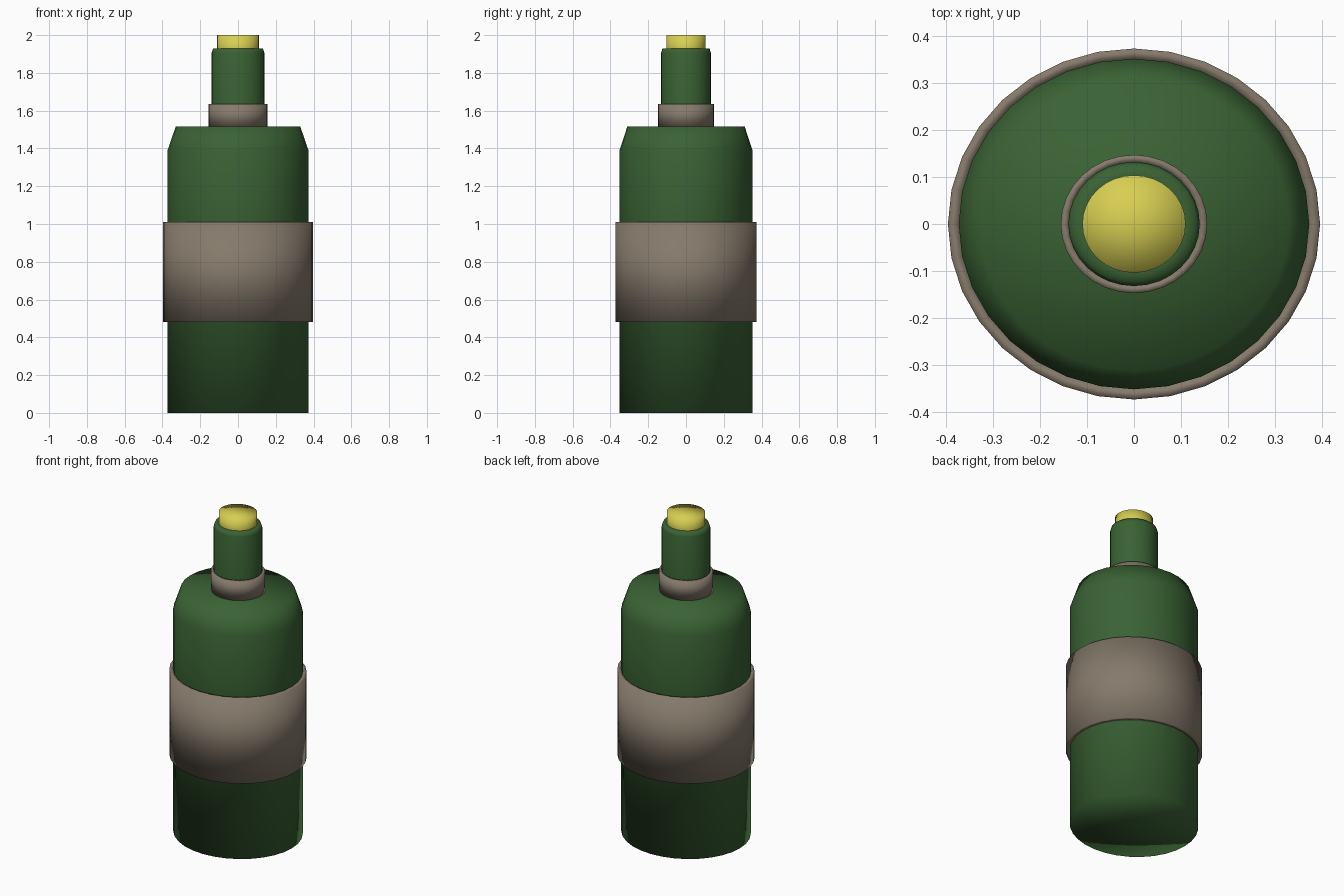
import bpy, bmesh, math

if "Cube" in bpy.data.objects:
    bpy.data.objects.remove(bpy.data.objects["Cube"])

SIDES = 32
DEPTH = 0.943  # the bottle is slightly oval


def material(name, color):
    m = bpy.data.materials.new(name)
    m.diffuse_color = (*color, 1)
    m.use_nodes = True
    m.node_tree.nodes["Principled BSDF"].inputs["Base Color"].default_value = m.diffuse_color
    return m


green = material("green_glass", (0.042, 0.122, 0.034, 1)[:3])
tan = material("tan_paper", (0.238, 0.195, 0.147))
yellow = material("yellow_cap", (0.68, 0.62, 0.085))


def lathe(name, profile, mat, closed=False):
    """Spin (radius, z) points, bottom to top; radius 0 makes a fan centre."""
    bm = bmesh.new()
    rings = []
    for r, z in profile:
        if r == 0:
            rings.append([bm.verts.new((0, 0, z))] * SIDES)
        else:
            rings.append([bm.verts.new((r * math.cos(a), r * DEPTH * math.sin(a), z))
                          for a in (2 * math.pi * i / SIDES for i in range(SIDES))])
    pairs = list(zip(rings, rings[1:]))
    if closed:
        pairs.append((rings[-1], rings[0]))
    for lo, hi in pairs:
        for i in range(SIDES):
            j = (i + 1) % SIDES
            corners = list(dict.fromkeys((lo[i], lo[j], hi[j], hi[i])))
            bm.faces.new(corners).smooth = True
    bmesh.ops.recalc_face_normals(bm, faces=bm.faces)
    me = bpy.data.meshes.new(name)
    bm.to_mesh(me)
    bm.free()
    me.materials.append(mat)
    ob = bpy.data.objects.new(name, me)
    bpy.context.collection.objects.link(ob)
    return ob


# Bottle body with chamfered shoulder
lathe("body", [(0, 0), (0.373, 0), (0.373, 1.39), (0.33, 1.515), (0, 1.515)], green)

# Wide label wrapped around the body
lathe("label", [(0.373, 0.48), (0.396, 0.48), (0.396, 1.01), (0.373, 1.01)], tan, closed=True)

# Collar at the foot of the neck
lathe("collar", [(0.14, 1.515), (0.156, 1.515), (0.156, 1.635), (0.14, 1.635)], tan, closed=True)

# Neck with softened lip
lathe("neck", [(0.14, 1.515), (0.14, 1.905), (0.132, 1.93), (0.11, 1.93)], green)

# Stopper
lathe("stopper", [(0.11, 1.93), (0.11, 2.0), (0, 2.0)], yellow)
